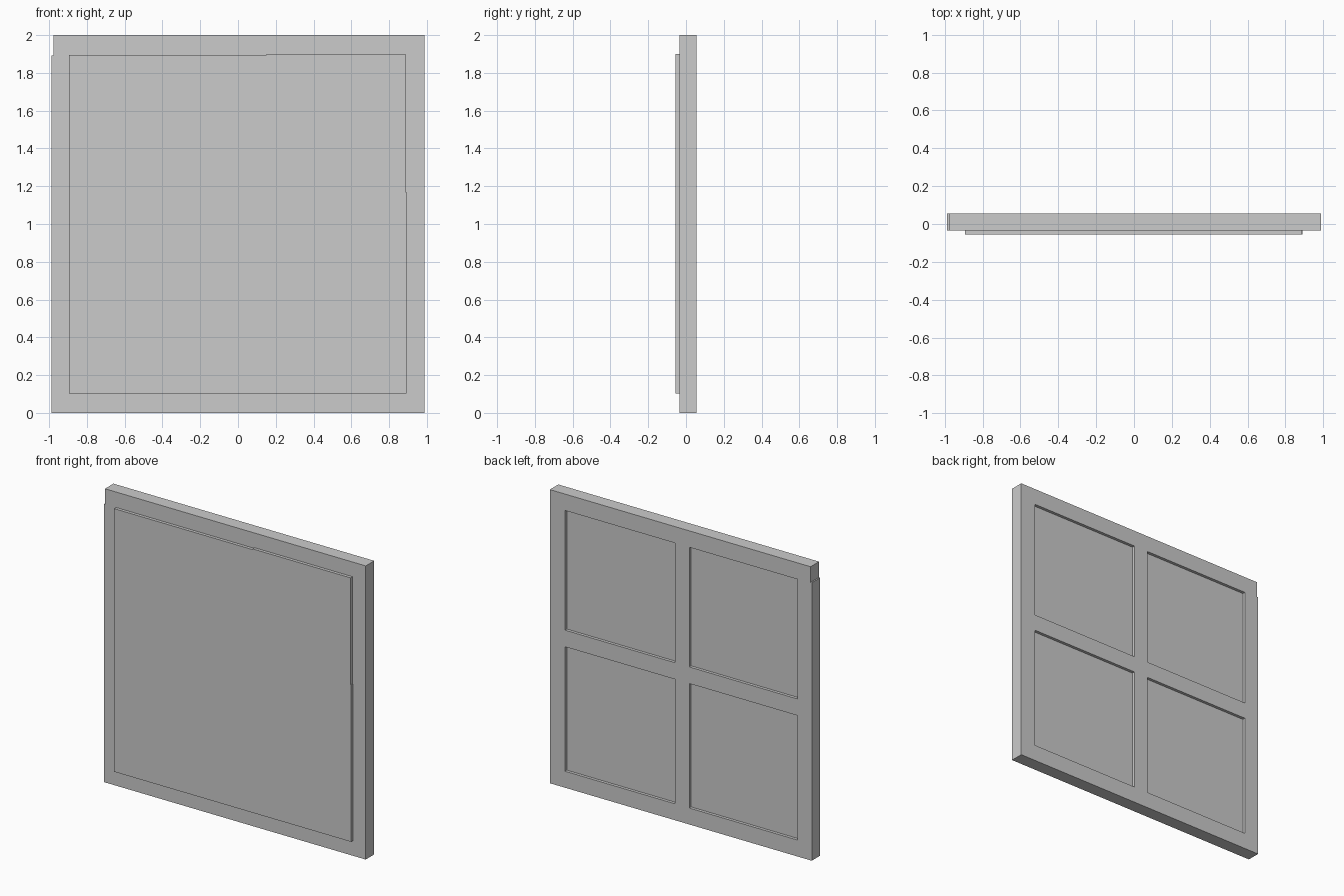
import bpy, bmesh

if "Cube" in bpy.data.objects:
    bpy.data.objects.remove(bpy.data.objects["Cube"])

FRONT, BACK = -0.035, 0.056      # frame depth
PANEL_FRONT, PANE = -0.056, 0.036  # panel face and recessed rear pane depth


def prism(name, outline, y0, y1):
    """Extrude an x/z outline from y0 to y1."""
    bm = bmesh.new()
    face = bm.faces.new([bm.verts.new((x, y0, z)) for x, z in outline])
    ext = bmesh.ops.extrude_face_region(bm, geom=[face])
    verts = [g for g in ext["geom"] if isinstance(g, bmesh.types.BMVert)]
    bmesh.ops.translate(bm, verts=verts, vec=(0, y1 - y0, 0))
    bmesh.ops.recalc_face_normals(bm, faces=bm.faces)
    mesh = bpy.data.meshes.new(name)
    bm.to_mesh(mesh)
    bm.free()
    obj = bpy.data.objects.new(name, mesh)
    bpy.context.collection.objects.link(obj)
    return obj


def bar(name, x0, x1, z0, z1, y0=FRONT, y1=BACK):
    return prism(name, [(x0, z0), (x1, z0), (x1, z1), (x0, z1)], y0, y1)


# Outer frame: the top rail stops slightly short of the left stile
bar("left_stile", -0.987, -0.878, 0, 1.893)
bar("right_stile", 0.873, 0.987, 0, 1.893)
bar("top_rail", -0.978, 0.987, 1.888, 2)
bar("bottom_rail", -0.878, 0.873, 0, 0.112)

# Cross bars dividing the rear into four panes
bar("vertical_divider", -0.064, 0.043, 0.112, 1.888, PANE)
bar("left_divider", -0.878, -0.064, 0.96, 1.073, PANE)
bar("right_divider", 0.043, 0.873, 0.96, 1.073, PANE)

# Panel with its slightly stepped top and right edges
prism("panel", [(-0.894, 0.103), (0.891, 0.103), (0.891, 1.17), (0.886, 1.17),
                (0.886, 1.9), (0.15, 1.9), (0.15, 1.895), (-0.894, 1.895)],
      PANEL_FRONT, PANE)
